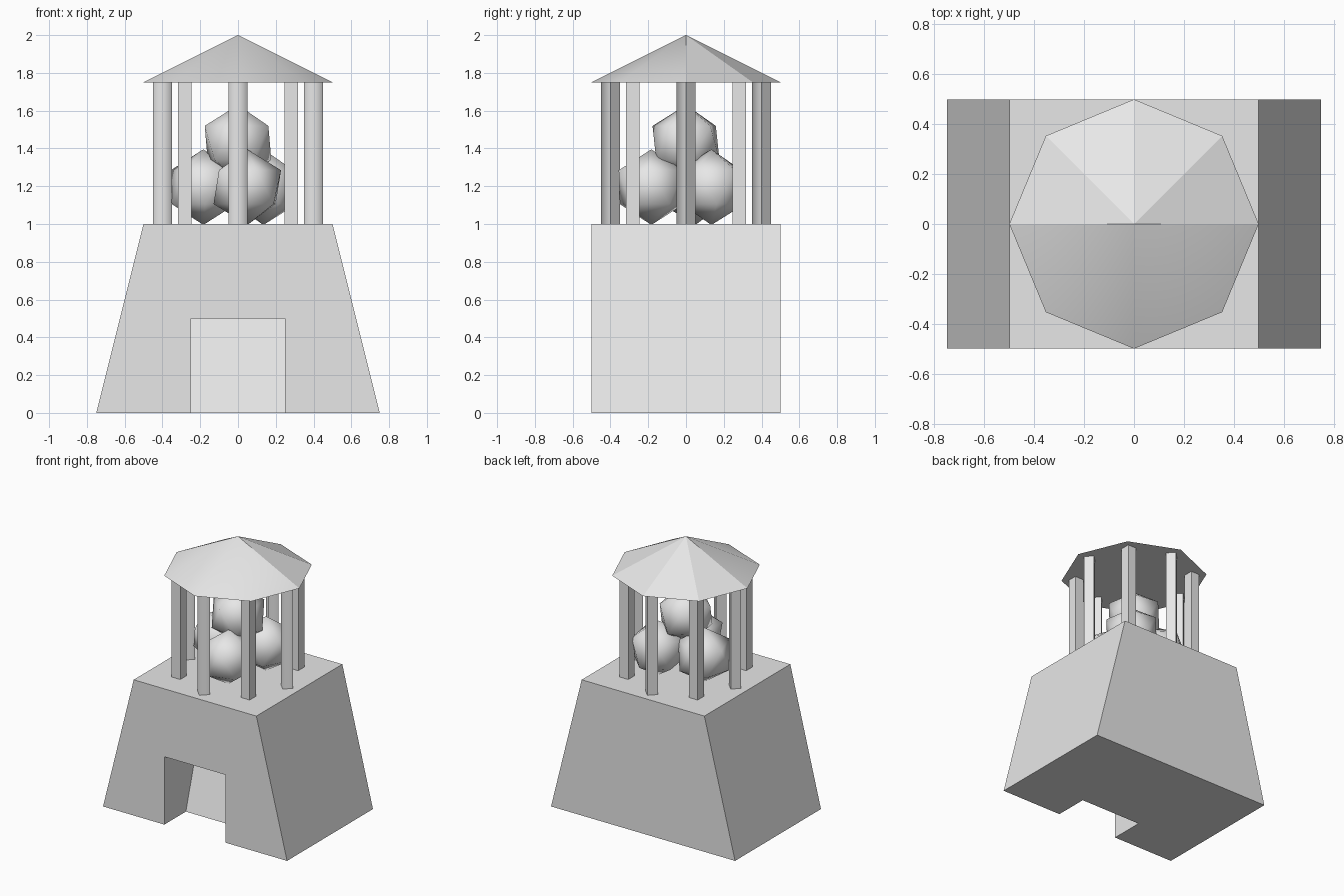
import bpy, bmesh, math
from mathutils import Matrix, Vector

cube = bpy.data.objects.get("Cube")
if cube:
    bpy.data.objects.remove(cube, do_unlink=True)

# Single stone colour
stone = bpy.data.materials.new("light_grey_stone")
stone.use_nodes = True
GREY = (0.8, 0.8, 0.8, 1)
stone.diffuse_color = GREY
stone.node_tree.nodes["Principled BSDF"].inputs["Base Color"].default_value = GREY


def finish(name, bm, smooth=lambda face: False):
    """Turn a bmesh into an object, smoothing the faces chosen by a rule."""
    bmesh.ops.recalc_face_normals(bm, faces=bm.faces)
    bm.normal_update()
    for face in bm.faces:
        face.smooth = smooth(face)
    mesh = bpy.data.meshes.new(name)
    bm.to_mesh(mesh)
    bm.free()
    mesh.materials.append(stone)
    obj = bpy.data.objects.new(name, mesh)
    bpy.context.collection.objects.link(obj)
    return obj


def prism(name, profile, axis, start, length):
    """Extrude a closed profile along x or y."""
    bm = bmesh.new()
    if axis == "y":
        verts = [bm.verts.new((a, start, z)) for a, z in profile]
        step = Vector((0, length, 0))
    else:
        verts = [bm.verts.new((start, a, z)) for a, z in profile]
        step = Vector((length, 0, 0))
    face = bm.faces.new(verts)
    grown = bmesh.ops.extrude_face_region(bm, geom=[face])["geom"]
    moved = [g for g in grown if isinstance(g, bmesh.types.BMVert)]
    bmesh.ops.translate(bm, verts=moved, vec=step)
    return finish(name, bm)


# Tapered base with a doorway whose back wall leans inwards
base = prism("tapered_base", [(-0.75, 0), (0.75, 0), (0.5, 1), (-0.5, 1)], "y", -0.5, 1)
cutter = prism("doorway_cutter",
               [(-0.6, -0.1), (-0.28, -0.1), (-0.1, 0.5), (-0.6, 0.5)], "x", -0.25, 0.5)
cutter.hide_render = True
cut = base.modifiers.new("doorway", "BOOLEAN")
cut.operation = "DIFFERENCE"
cut.solver = "EXACT"
cut.object = cutter
bpy.context.view_layer.objects.active = base
bpy.ops.object.modifier_apply(modifier="doorway")
bpy.data.objects.remove(cutter, do_unlink=True)

# Ring of eight square columns, each turned to point outwards
for i in range(8):
    bm = bmesh.new()
    bmesh.ops.create_cone(bm, cap_ends=True, segments=4, radius1=0.05, radius2=0.05,
                          depth=0.75, matrix=Matrix.Translation((0.4, 0, 1.375)))
    bmesh.ops.rotate(bm, verts=bm.verts, cent=(0, 0, 0),
                     matrix=Matrix.Rotation(i * math.tau / 8, 3, "Z"))
    finish(f"column_{i + 1}", bm, lambda f: f.normal.y < -0.1 and abs(f.normal.z) < 0.5)

# Eight-sided roof, smooth over the front half
bm = bmesh.new()
bmesh.ops.create_cone(bm, cap_ends=True, segments=8, radius1=0.5, radius2=0, depth=0.25,
                      matrix=Matrix.Translation((0, 0, 1.875)))
bmesh.ops.remove_doubles(bm, verts=bm.verts, dist=0.0001)
finish("roof", bm, lambda f: f.normal.y < -0.1 and f.normal.z > 0)


# Stack of four faceted balls: three below, one on top
def ball(name, centre, turn):
    bm = bmesh.new()
    bmesh.ops.create_icosphere(
        bm, subdivisions=1, radius=0.2,
        matrix=Matrix.Translation(centre) @ Matrix.Rotation(turn, 4, "Z"))
    finish(name, bm, lambda f: True)


for i in range(3):
    angle = math.radians(45 + 120 * i)
    ball(f"lower_ball_{i + 1}", (0.19 * math.cos(angle), 0.19 * math.sin(angle), 1.195), angle)
ball("top_ball", (0, 0, 1.43), math.radians(190))
